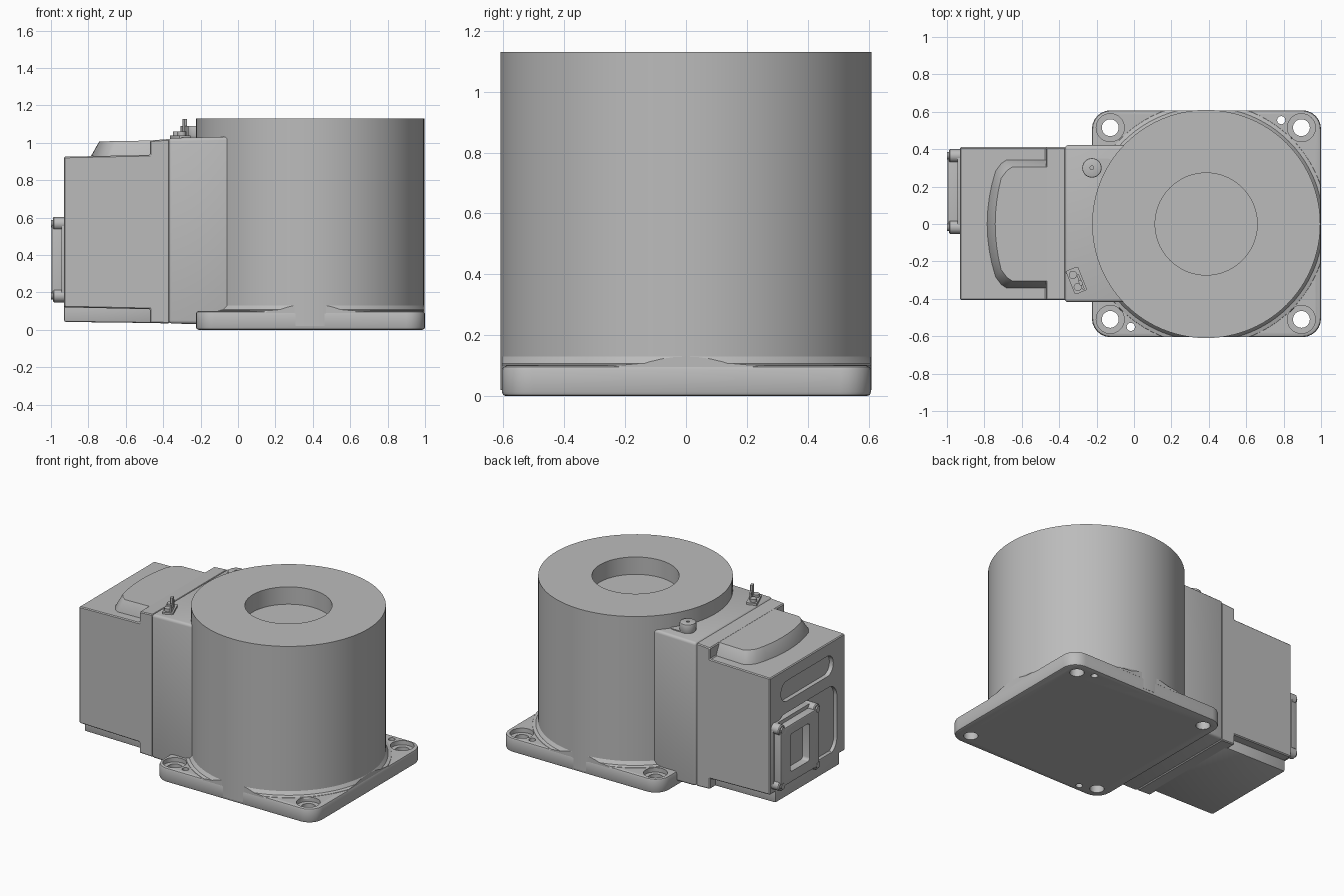
import bpy, bmesh, math
from mathutils import Matrix

old = bpy.data.objects.get("Cube")
if old:
    bpy.data.objects.remove(old, do_unlink=True)

grey = bpy.data.materials.new("cast grey")
grey.use_nodes = True
COLOUR = (0.5, 0.5, 0.5, 1)
grey.diffuse_color = COLOUR
grey.node_tree.nodes["Principled BSDF"].inputs["Base Color"].default_value = COLOUR


def finish(name, bm):
    bmesh.ops.recalc_face_normals(bm, faces=bm.faces)
    mesh = bpy.data.meshes.new(name)
    bm.to_mesh(mesh)
    bm.free()
    mesh.materials.append(grey)
    ob = bpy.data.objects.new(name, mesh)
    bpy.context.collection.objects.link(ob)
    return ob


def loft(name, rings):
    """Closed solid through rings of equal point count."""
    bm = bmesh.new()
    loops = [[bm.verts.new(p) for p in ring] for ring in rings]
    n = len(loops[0])
    for a, b in zip(loops, loops[1:]):
        for i in range(n):
            j = (i + 1) % n
            bm.faces.new((a[i], a[j], b[j], b[i]))
    bm.faces.new(loops[0][::-1])
    bm.faces.new(loops[-1])
    return finish(name, bm)


def prism(name, pts, a, b, axis):
    put = {"x": lambda p, q, d: (d, p, q),
           "y": lambda p, q, d: (p, d, q),
           "z": lambda p, q, d: (p, q, d)}[axis]
    return loft(name, [[put(p, q, d) for p, q in pts] for d in (a, b)])


def rrect(p0, p1, q0, q1, r, n=6):
    pts = []
    corners = [(p1 - r, q1 - r), (p0 + r, q1 - r), (p0 + r, q0 + r), (p1 - r, q0 + r)]
    for k, (p, q) in enumerate(corners):
        for i in range(n + 1):
            t = math.pi / 2 * (k + i / n)
            pts.append((p + r * math.cos(t), q + r * math.sin(t)))
    return pts


def circle(p, q, r, n=32):
    return [(p + r * math.cos(2 * math.pi * i / n), q + r * math.sin(2 * math.pi * i / n))
            for i in range(n)]


def activate(ob):
    bpy.ops.object.select_all(action="DESELECT")
    ob.select_set(True)
    bpy.context.view_layer.objects.active = ob


def bevel(ob, width, segments=2):
    m = ob.modifiers.new("edge", "BEVEL")
    m.width, m.segments, m.limit_method = width, segments, "ANGLE"
    m.angle_limit = math.radians(40)
    activate(ob)
    bpy.ops.object.modifier_apply(modifier=m.name)


def cut(ob, *cutters):
    for c in cutters:
        m = ob.modifiers.new("cut", "BOOLEAN")
        m.operation, m.solver, m.object = "DIFFERENCE", "EXACT", c
        activate(ob)
        bpy.ops.object.modifier_apply(modifier=m.name)
        bpy.data.objects.remove(c, do_unlink=True)


CX = 0.386

# Base plate with counterbored corner holes and two dowel holes
base = prism("base_plate", rrect(-0.225, 1.0, -0.605, 0.608, 0.1), 0, 0.1, "z")
bevel(base, 0.014)
for x in (-0.127, 0.895):
    for y in (-0.51, 0.515):
        cut(base, prism("bore", circle(x, y, 0.075), 0.07, 0.2, "z"),
            prism("hole", circle(x, y, 0.045), -0.1, 0.2, "z"))
for x, y in ((-0.017, -0.55), (0.787, 0.555)):
    cut(base, prism("dowel", circle(x, y, 0.022, 16), -0.1, 0.2, "z"))

# Main drum with a shallow blind bore
rings = [[(x, y, z) for x, y in circle(CX, 0, r, 96)]
         for r, z in ((0.61, 0.02), (0.61, 1.13), (0.273, 1.13), (0.273, 1.01))]
drum = loft("drum", rings)

# Soft foot where the drum meets the plate, trimmed to the plate outline
foot_steps = ((0.65, 0.09), (0.645, 0.102), (0.625, 0.108), (0.61, 0.13))
foot = loft("drum_foot", [[(x, y, z) for x, y in circle(CX, 0, r, 96)] for r, z in foot_steps])
trim = prism("trim", rrect(-0.215, 0.996, -0.604, 0.607, 0.09), 0, 0.3, "z")
m = foot.modifiers.new("trim", "BOOLEAN")
m.operation, m.solver, m.object = "INTERSECT", "EXACT", trim
activate(foot)
bpy.ops.object.modifier_apply(modifier=m.name)
bpy.data.objects.remove(trim, do_unlink=True)

# Housing neck joining the drum
neck = prism("housing_neck", [(-0.37, 0.033), (0.05, 0.028), (0.05, 1.035), (-0.37, 1.025)],
             -0.418, 0.422, "y")
bevel(neck, 0.018, 3)

# Rear housing with stepped top and underside
housing = prism("rear_housing",
                [(-0.93, 0.12), (-0.47, 0.11), (-0.47, 0.037), (-0.366, 0.033),
                 (-0.366, 1.02), (-0.47, 1.012), (-0.47, 0.935), (-0.93, 0.925)],
                -0.407, 0.411, "y")
bevel(housing, 0.006, 1)
# Grip slot and connector recess in the end face
cut(housing,
    prism("slot", rrect(-0.28, 0.29, 0.7, 0.84, 0.065), -1.1, -0.9, "x"),
    prism("recess", rrect(-0.32, 0.34, 0.15, 0.62, 0.09), -1.1, -0.905, "x"))

# Underside block
block = prism("underside_block", [(-0.93, 0.042), (-0.44, 0.036), (-0.44, 0.16), (-0.93, 0.16)],
              -0.35, 0.35, "y")
bevel(block, 0.01)


# Raised top pad with a bowed, sloping front
def pad_ring(front, corner, half, z0, z1):
    side = [(-0.45, half), (corner + 0.03, half), (corner, half - 0.02)]
    bow = [(front + (corner - 0.03 - front) * t * t, (half - 0.06) * t)
           for t in (1, 0.75, 0.5, 0.25)]
    h = side + bow
    pts = h + [(front, 0)] + [(x, -y) for x, y in reversed(h)]
    return [(x, y, z0 + (z1 - z0) * (x + 0.45) / -0.35) for x, y in pts]


loft("top_pad", [pad_ring(-0.785, -0.71, 0.345, 0.9, 0.9),
                 pad_ring(-0.785, -0.71, 0.343, 0.937, 0.93),
                 pad_ring(-0.742, -0.68, 0.305, 1.012, 1.006)])

# Connector frame with open socket and four screw lugs
frame = prism("connector_frame", rrect(-0.035, 0.385, 0.175, 0.575, 0.03, 4), -0.998, -0.9, "x")
bevel(frame, 0.008)
cut(frame, prism("socket", rrect(0.075, 0.285, 0.25, 0.51, 0.02, 4), -1.1, -0.935, "x"))
for y in (-0.018, 0.365):
    for z in (0.182, 0.568):
        lug = prism("connector_lug", circle(y, z, 0.035, 20), -0.99, -0.9, "x")
        bevel(lug, 0.006, 1)
        prism("connector_screw", circle(y, z, 0.02, 16), -1.0, -0.98, "x")
prism("connector_flange", rrect(-0.05, 0.4, 0.15, 0.6, 0.04, 4), -0.945, -0.9, "x")

# Filler plug on its boss
prism("plug_boss", rrect(-0.27, -0.1, 0.25, 0.35, 0.045), 1.0, 1.036, "z")
plug = prism("filler_plug", circle(-0.225, 0.3, 0.052), 1.03, 1.09, "z")
bevel(plug, 0.006)
cut(plug, prism("vent", circle(-0.225, 0.3, 0.01, 12), 1.06, 1.2, "z"))
prism("plug_stem", circle(-0.225, 0.3, 0.035, 24), 1.02, 1.05, "z")

# Earth terminal, turned slightly on the housing top
parts = [prism("terminal_plate", rrect(-0.035, 0.035, -0.068, 0.068, 0.008, 2), 1.01, 1.04, "z"),
         prism("terminal_tab", rrect(0.012, 0.024, -0.06, 0.03, 0.004, 2), 1.03, 1.09, "z"),
         prism("terminal_post", rrect(0.008, 0.026, -0.035, -0.005, 0.004, 2), 1.06, 1.128, "z")]
for y in (-0.035, 0.035):
    parts.append(prism("terminal_screw", circle(-0.006, y, 0.022, 16), 1.03, 1.06, "z"))
place = Matrix.Translation((-0.308, -0.302, 0)) @ Matrix.Rotation(math.radians(22), 4, "Z")
for ob in parts:
    ob.data.transform(place)

# Smooth the curved walls, keeping edges crisp
for ob in list(bpy.context.scene.objects):
    if ob.type == "MESH" and grey.name in ob.data.materials:
        activate(ob)
        bpy.ops.object.shade_smooth_by_angle(angle=math.radians(30))
